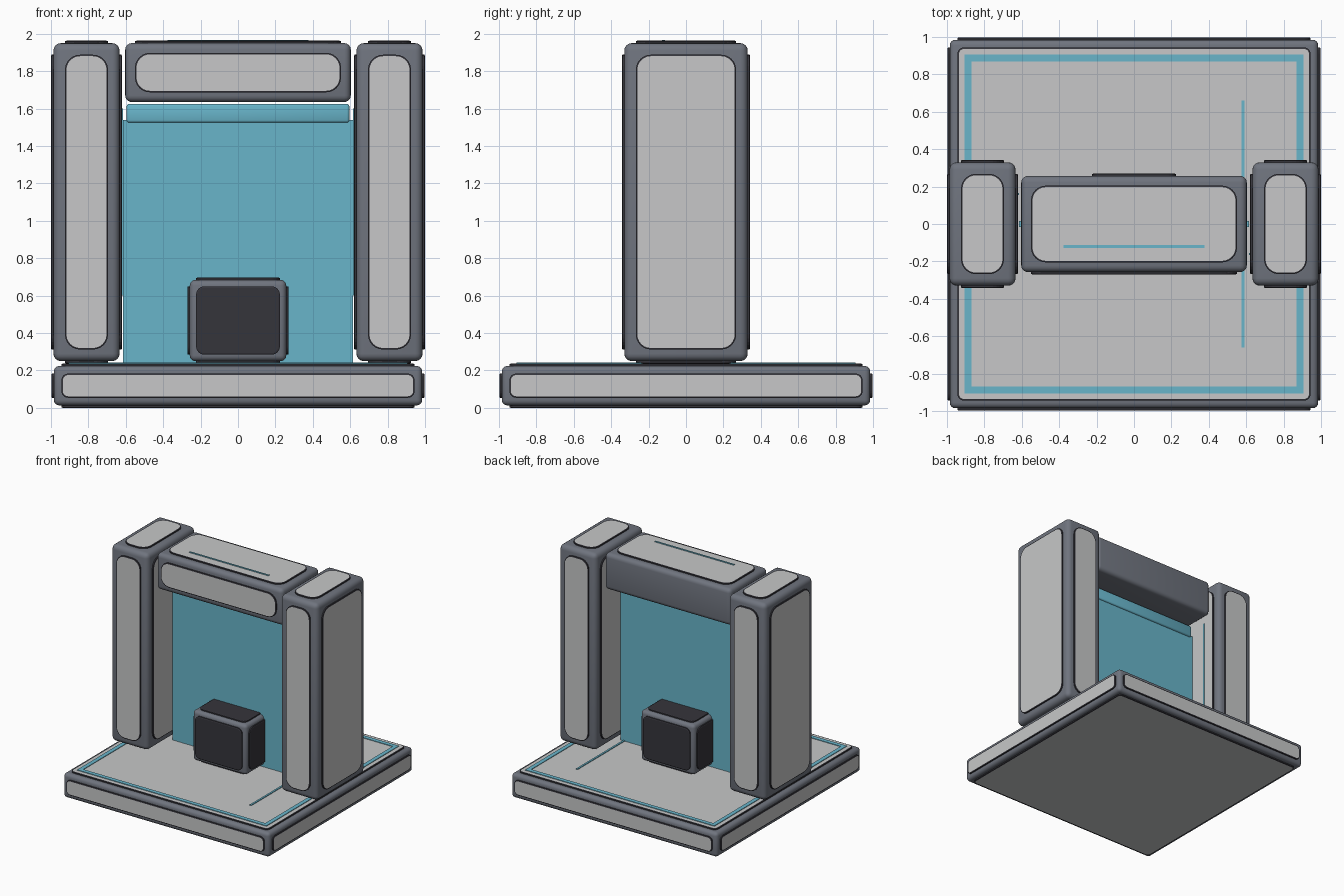
import bpy, bmesh, math
from mathutils import Vector

if "Cube" in bpy.data.objects:
    bpy.data.objects.remove(bpy.data.objects["Cube"])


def material(name, rgb):
    m = bpy.data.materials.new(name)
    m.diffuse_color = (*rgb, 1)
    m.use_nodes = True
    m.node_tree.nodes["Principled BSDF"].inputs["Base Color"].default_value = m.diffuse_color
    return m


FRAME = material("slate_frame", (0.16, 0.175, 0.21))
LIGHT = material("light_panel", (0.57, 0.575, 0.58))
DARK = material("dark_panel", (0.036, 0.035, 0.044))
TEAL = material("teal_glow", (0.14, 0.46, 0.59))


def finish(name, bm, mats, smooth=False):
    bmesh.ops.recalc_face_normals(bm, faces=bm.faces)
    me = bpy.data.meshes.new(name)
    bm.to_mesh(me)
    bm.free()
    for m in mats:
        me.materials.append(m)
    ob = bpy.data.objects.new(name, me)
    bpy.context.collection.objects.link(ob)
    if smooth:
        for p in me.polygons:
            p.use_smooth = True
    return ob


def box(name, lo, hi, mat, bevel=0.0, segments=4):
    lo, hi = Vector(lo), Vector(hi)
    bm = bmesh.new()
    bmesh.ops.create_cube(bm, size=1)
    for v in bm.verts:
        v.co = Vector([(lo[i] + hi[i]) / 2 + v.co[i] * (hi[i] - lo[i]) for i in range(3)])
    if bevel:
        bmesh.ops.bevel(bm, geom=bm.edges[:], offset=bevel, segments=segments,
                        profile=0.5, affect='EDGES')
    return finish(name, bm, [mat], smooth=bevel > 0)


def panel(name, lo, hi, axis, sign, margin, radius, mat, lift=0.013):
    """Rounded plate on one side of a box: dark edge and rim, coloured face."""
    u, v = [i for i in range(3) if i != axis]
    c = [(lo[i] + hi[i]) / 2 for i in range(3)]
    hu = (hi[u] - lo[u]) / 2 - margin
    hv = (hi[v] - lo[v]) / 2 - margin
    surface = hi[axis] if sign > 0 else lo[axis]

    def ring(inset, height):
        r = radius - inset
        pts = []
        for k, (su, sv) in enumerate([(1, 1), (-1, 1), (-1, -1), (1, -1)]):
            for j in range(7):
                a = math.pi / 2 * (k + j / 6)
                p = [0, 0, 0]
                p[axis] = surface + sign * height
                p[u] = c[u] + su * (hu - radius) + r * math.cos(a)
                p[v] = c[v] + sv * (hv - radius) + r * math.sin(a)
                pts.append(bm.verts.new(p))
        return pts

    bm = bmesh.new()
    rings = [ring(0, -0.012), ring(0, lift - 0.003), ring(0.008, lift)]
    n = len(rings[0])
    for a, b in zip(rings, rings[1:]):
        for i in range(n):
            bm.faces.new((a[i], a[(i + 1) % n], b[(i + 1) % n], b[i]))
    bm.faces.new(rings[0])
    bm.faces.new(rings[-1]).material_index = 1
    finish(name, bm, [DARK, mat])


SIDES = {"left": (0, -1), "right": (0, 1), "front": (1, -1),
         "back": (1, 1), "bottom": (2, -1), "top": (2, 1)}


def block(name, lo, hi, bevel, margin, radius, mat, sides=SIDES):
    box(name + "_frame", lo, hi, FRAME, bevel)
    for s in sides:
        panel(f"{name}_{s}_panel", lo, hi, *SIDES[s], margin, radius, mat)


# Main blocks: floor slab, two pillars, lintel, small console
block("base", (-.985, -.985, .013), (.985, .985, .224), .03, .041, .035, LIGHT)
for label, x in (("left", -.81), ("right", .81)):
    block(label + "_pillar", (x - .177, -.33, .25), (x + .177, .33, 1.95),
          .04, .062, .08, LIGHT)
block("lintel", (-.603, -.257, 1.635), (.603, .257, 1.95), .035, .052, .08,
      LIGHT, ("front", "top"))
block("console", (-.258, -.257, .25), (.258, .257, .684), .03, .034, .045, DARK)

# Glowing screen and the bar above it
box("screen", (-.615, -.015, .235), (.615, .015, 1.54), TEAL)
box("screen_top_bar", (-.595, -.03, 1.525), (.595, .03, 1.625), TEAL, .012, 2)

# Square light strip on the floor
for s in (-1, 1):
    a, b = sorted((s * .87, s * .905))
    box("floor_strip_x", (-.905, a, .23), (.905, b, .242), TEAL)
    box("floor_strip_y", (a, -.87, .23), (b, .87, .242), TEAL)

# Thin accent lines on floor, lintel and inner pillar faces
box("floor_line", (.574, -.66, .23), (.59, .66, .243), TEAL)
box("lintel_line", (-.378, -.127, 1.955), (.378, -.113, 1.968), TEAL)
for s in (-1, 1):
    a, b = sorted((s * .63, s * .614))
    box("pillar_line", (a, -s * .16 - .006, .6), (b, -s * .16 + .006, 1.6), TEAL)
